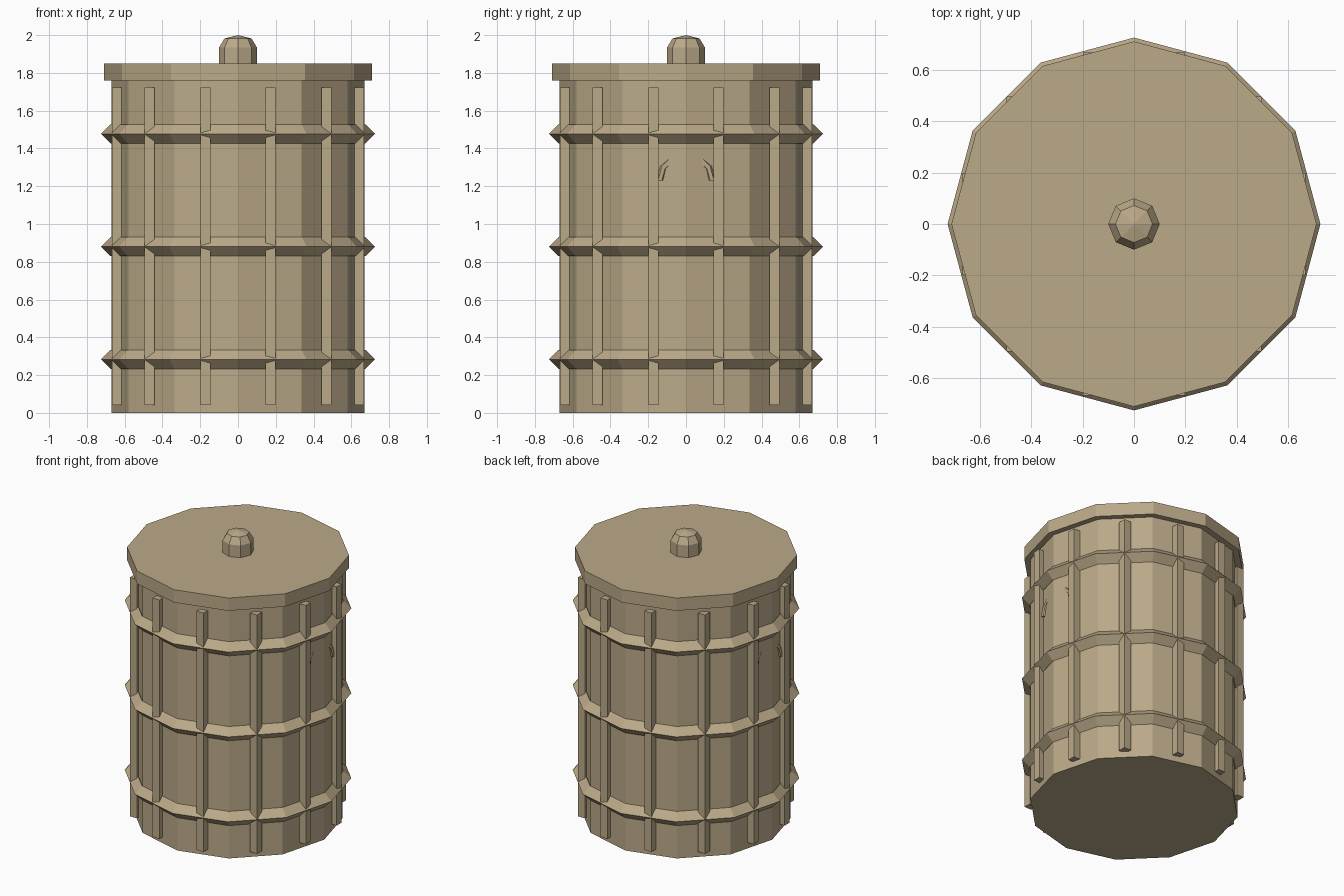
import bpy, bmesh, math
from mathutils import Vector

if "Cube" in bpy.data.objects:
    bpy.data.objects.remove(bpy.data.objects["Cube"])

mat = bpy.data.materials.new("tan clay")
mat.diffuse_color = (0.50, 0.40, 0.25, 1)
mat.use_nodes = True
mat.node_tree.nodes["Principled BSDF"].inputs["Base Color"].default_value = mat.diffuse_color


def finish(name, bm):
    bmesh.ops.recalc_face_normals(bm, faces=bm.faces)
    me = bpy.data.meshes.new(name)
    bm.to_mesh(me)
    bm.free()
    me.materials.append(mat)
    ob = bpy.data.objects.new(name, me)
    bpy.context.collection.objects.link(ob)
    return ob


def lathe(name, profile, sides):
    """Closed solid from (radius, z) rings; radius 0 makes an apex."""
    bm = bmesh.new()
    rings = []
    for r, z in profile:
        n = sides if r > 0 else 1
        rings.append([bm.verts.new((r * math.cos(2 * math.pi * i / sides),
                                    r * math.sin(2 * math.pi * i / sides), z)) for i in range(n)])
    for a, b in zip(rings, rings[1:]):
        for i in range(sides):
            j = (i + 1) % sides
            if len(b) == 1:
                bm.faces.new((a[i], a[j], b[0]))
            else:
                bm.faces.new((a[i], a[j], b[j], b[i]))
    bm.faces.new(rings[0])
    if len(rings[-1]) > 1:
        bm.faces.new(rings[-1])
    return finish(name, bm)


def tube(name, centres, outs, ups, r, sides, closed):
    """Sweep a small polygon along a path with given frame vectors."""
    bm = bmesh.new()
    rings = []
    for c, o, u in zip(centres, outs, ups):
        rings.append([bm.verts.new(c + r * (o * math.cos(2 * math.pi * k / sides)
                                            + u * math.sin(2 * math.pi * k / sides)))
                      for k in range(sides)])
    pairs = list(zip(rings, rings[1:]))
    if closed:
        pairs.append((rings[-1], rings[0]))
    else:
        bm.faces.new(rings[0])
        bm.faces.new(rings[-1])
    for a, b in pairs:
        for k in range(sides):
            m = (k + 1) % sides
            bm.faces.new((a[k], a[m], b[m], b[k]))
    return finish(name, bm)


# drum body, lid and knob
lathe("body", [(0.67, 0), (0.67, 1.77)], 12)
lathe("lid", [(0.71, 1.76), (0.71, 1.85)], 12)
lathe("knob", [(0.1, 1.84), (0.1, 1.935), (0.072, 1.982), (0, 2.0)], 8)

# three diamond-section hoops
for n, z in enumerate((0.283, 0.88, 1.477)):
    outs = [Vector((math.cos(math.pi * i / 6), math.sin(math.pi * i / 6), 0)) for i in range(12)]
    tube(f"hoop_{n + 1}", [o * 0.675 + Vector((0, 0, z)) for o in outs], outs,
         [Vector((0, 0, 1))] * 12, 0.05, 4, True)

# twelve upright square ribs
for i in range(12):
    a = math.radians(15 + 30 * i)
    bm = bmesh.new()
    bmesh.ops.create_cube(bm, size=1)
    bmesh.ops.scale(bm, vec=(0.054, 0.054, 1.68), verts=bm.verts)
    bmesh.ops.translate(bm, vec=(0.662 * math.cos(a), 0.662 * math.sin(a), 0.882), verts=bm.verts)
    finish(f"rib_{i + 1}", bm)

# half-sunken arched handles on both sides
for side, name in ((1, "right_handle"), (-1, "left_handle")):
    angles = [math.pi * i / 6 for i in range(7)]
    outs = [Vector((0, math.cos(t), math.sin(t))) for t in angles]
    tube(name, [o * 0.138 + Vector((side * 0.63, 0, 1.23)) for o in outs], outs,
         [Vector((side, 0, 0))] * 7, 0.02, 6, False)
